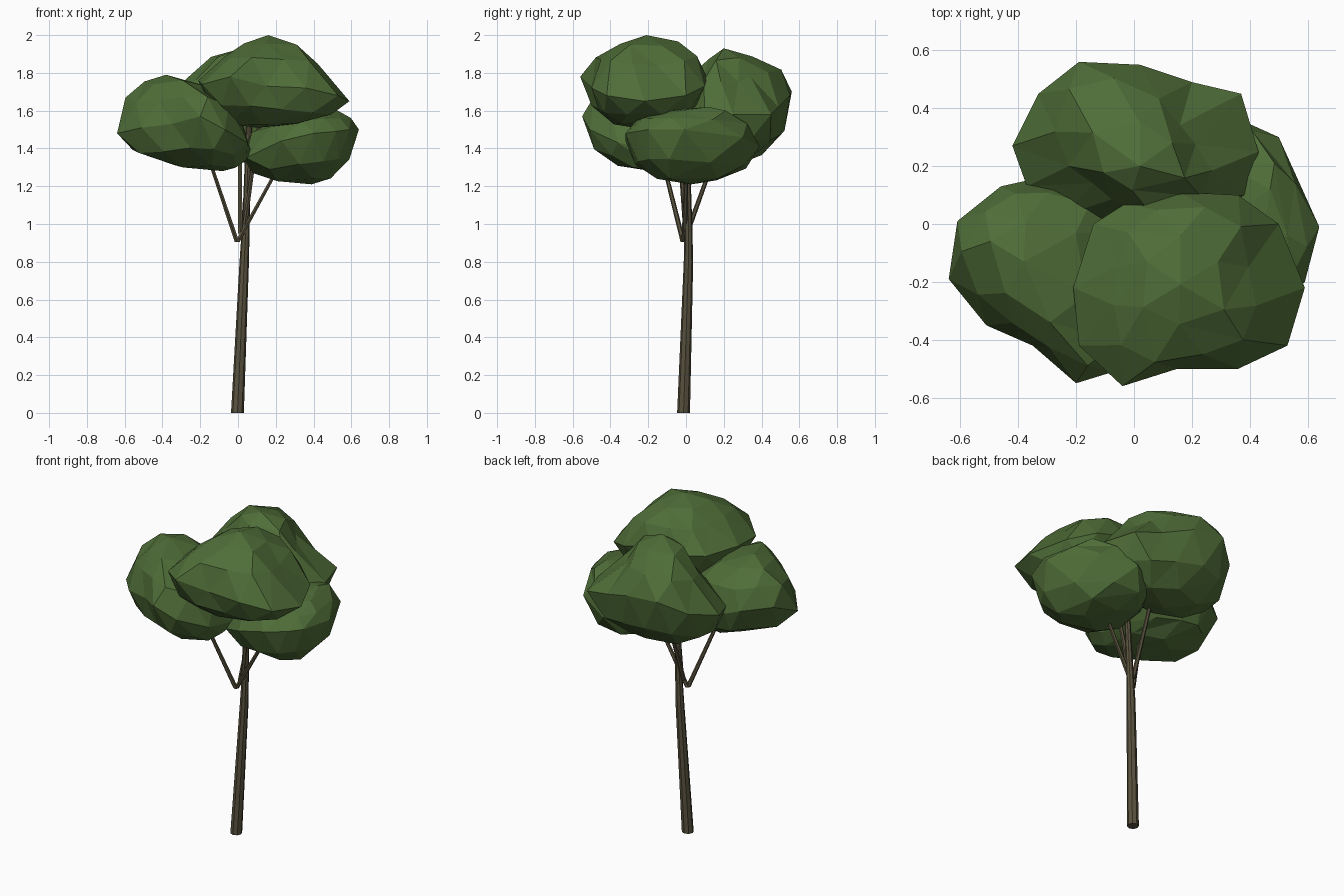
import bpy, bmesh, random
from mathutils import Vector

if "Cube" in bpy.data.objects:
    bpy.data.objects.remove(bpy.data.objects["Cube"])

random.seed(4)


def material(name, rgb):
    m = bpy.data.materials.new(name)
    m.diffuse_color = (*rgb, 1)
    m.use_nodes = True
    m.node_tree.nodes["Principled BSDF"].inputs["Base Color"].default_value = m.diffuse_color
    return m


leaf = material("leaf_green", (0.08, 0.155, 0.04))
bark = material("bark_brown", (0.1, 0.085, 0.048))


def finish(name, bm, mat):
    bmesh.ops.recalc_face_normals(bm, faces=bm.faces)
    me = bpy.data.meshes.new(name)
    bm.to_mesh(me)
    bm.free()
    me.materials.append(mat)
    ob = bpy.data.objects.new(name, me)
    bpy.context.collection.objects.link(ob)


def limb(name, path, radii, sides):
    """Tapered faceted tube with horizontal cross-sections."""
    bm = bmesh.new()
    rings = []
    for p, r in zip(path, radii):
        c = bmesh.ops.create_circle(bm, segments=sides, radius=r)["verts"]
        bmesh.ops.translate(bm, verts=c, vec=Vector(p))
        rings.append(c)
    for a, b in zip(rings, rings[1:]):
        for i in range(sides):
            j = (i + 1) % sides
            bm.faces.new((a[i], a[j], b[j], b[i]))
    bm.faces.new(rings[0])
    bm.faces.new(rings[-1])
    finish(name, bm, bark)


def clump(name, outline, top, bottom, pinch=(0, 0)):
    """Faceted foliage mass: widest outline closed by domes above and below.
    The upper dome is narrowed along the pinch direction to form a ridge."""
    bm = bmesh.new()
    pts = [Vector(p) for p in outline]
    n = len(pts)
    mids = [(pts[i] + pts[(i + 1) % n]) / 2 for i in range(n)]
    equator = [bm.verts.new(p) for p in pts]

    def toward(p, apex, s, h, squeeze):
        d = (p - apex).xy
        s *= 1 - d.normalized().dot(Vector(squeeze)) ** 2
        s += random.uniform(-0.03, 0.03)
        h += random.uniform(-0.03, 0.03)
        return bm.verts.new((apex.x + d.x * s, apex.y + d.y * s,
                             p.z + (apex.z - p.z) * h))

    for apex, s1, h1, s2, h2, sq in (
            (Vector(top), 0.88, 0.52, 0.5, 0.85, pinch),
            (Vector(bottom), 0.87, 0.55, 0.5, 0.9, (0, 0))):
        ring = [toward(p, apex, s1, h1, sq) for p in mids]
        cap = [toward(pts[i + 1], apex, s2, h2, sq) for i in range(0, n, 2)]
        tip = bm.verts.new(apex)
        for i in range(n):
            j = (i + 1) % n
            bm.faces.new((equator[i], equator[j], ring[i]))
            bm.faces.new((equator[j], ring[j], ring[i]))
        for i in range(n // 2):
            a, b, c = ring[2 * i], ring[2 * i + 1], ring[(2 * i + 2) % n]
            d = cap[(i + 1) % (n // 2)]
            bm.faces.new((a, b, cap[i]))
            bm.faces.new((b, c, cap[i]))
            bm.faces.new((c, d, cap[i]))
            bm.faces.new((cap[i], d, tip))
    finish(name, bm, leaf)


# Trunk, slightly leaning
limb("trunk", [(-0.003, -0.013, 0), (0.033, 0.013, 0.8), (0.042, 0.013, 1.0), (0.06, 0, 1.55)],
     [0.034, 0.025, 0.02, 0.015], 8)

# Branches reaching into each clump
for name, start, end in (
        ("left_branch", (-0.005, -0.015, 0.905), (-0.24, -0.19, 1.6)),
        ("right_branch", (-0.003, -0.01, 0.905), (0.34, 0.01, 1.53)),
        ("back_branch", (0.012, 0.005, 0.95), (0.01, 0.24, 1.6)),
        ("front_branch", (0.03, 0.0, 0.95), (0.12, -0.05, 1.6))):
    limb(name, [start, end], [0.014, 0.009], 6)

# Foliage clumps
clump("left_foliage",
      [(-0.64, -0.19, 1.48), (-0.51, -0.35, 1.51), (-0.35, -0.42, 1.53), (-0.2, -0.55, 1.57),
       (-0.07, -0.51, 1.5), (0.05, -0.36, 1.43), (0.07, -0.1, 1.38), (0.0, 0.08, 1.42),
       (-0.2, 0.15, 1.5), (-0.37, 0.15, 1.52), (-0.46, 0.13, 1.55), (-0.61, 0.01, 1.57)],
      (-0.38, -0.13, 1.79), (-0.08, -0.18, 1.28), pinch=(0.15, 0.2))
clump("top_foliage",
      [(-0.04, -0.56, 1.78), (0.15, -0.5, 1.73), (0.36, -0.5, 1.72), (0.53, -0.42, 1.68),
       (0.59, -0.22, 1.65), (0.5, 0.0, 1.68), (0.36, 0.1, 1.73), (0.16, 0.11, 1.78),
       (-0.03, 0.07, 1.76), (-0.14, 0.0, 1.76), (-0.21, -0.22, 1.76), (-0.19, -0.42, 1.74)],
      (0.16, -0.21, 2.0), (0.1, -0.27, 1.51), pinch=(0.54, 0))
clump("back_foliage",
      [(0.43, 0.25, 1.58), (0.37, 0.45, 1.58), (0.2, 0.49, 1.62), (0.02, 0.55, 1.68),
       (-0.19, 0.56, 1.7), (-0.33, 0.45, 1.62), (-0.42, 0.27, 1.57), (-0.37, 0.13, 1.56),
       (-0.24, 0.03, 1.58), (-0.05, -0.02, 1.6), (0.2, 0.02, 1.6), (0.4, 0.1, 1.58)],
      (0.02, 0.2, 1.93), (-0.02, 0.24, 1.32), pinch=(0.58, 0.3))
clump("right_foliage",
      [(0.64, -0.01, 1.5), (0.5, 0.3, 1.46), (0.3, 0.39, 1.41), (0.12, 0.31, 1.39),
       (0.02, 0.08, 1.35), (0.04, -0.18, 1.35), (0.23, -0.32, 1.44), (0.4, -0.32, 1.48),
       (0.52, -0.26, 1.49), (0.59, -0.2, 1.5)],
      (0.47, 0.12, 1.62), (0.39, 0.03, 1.21))
